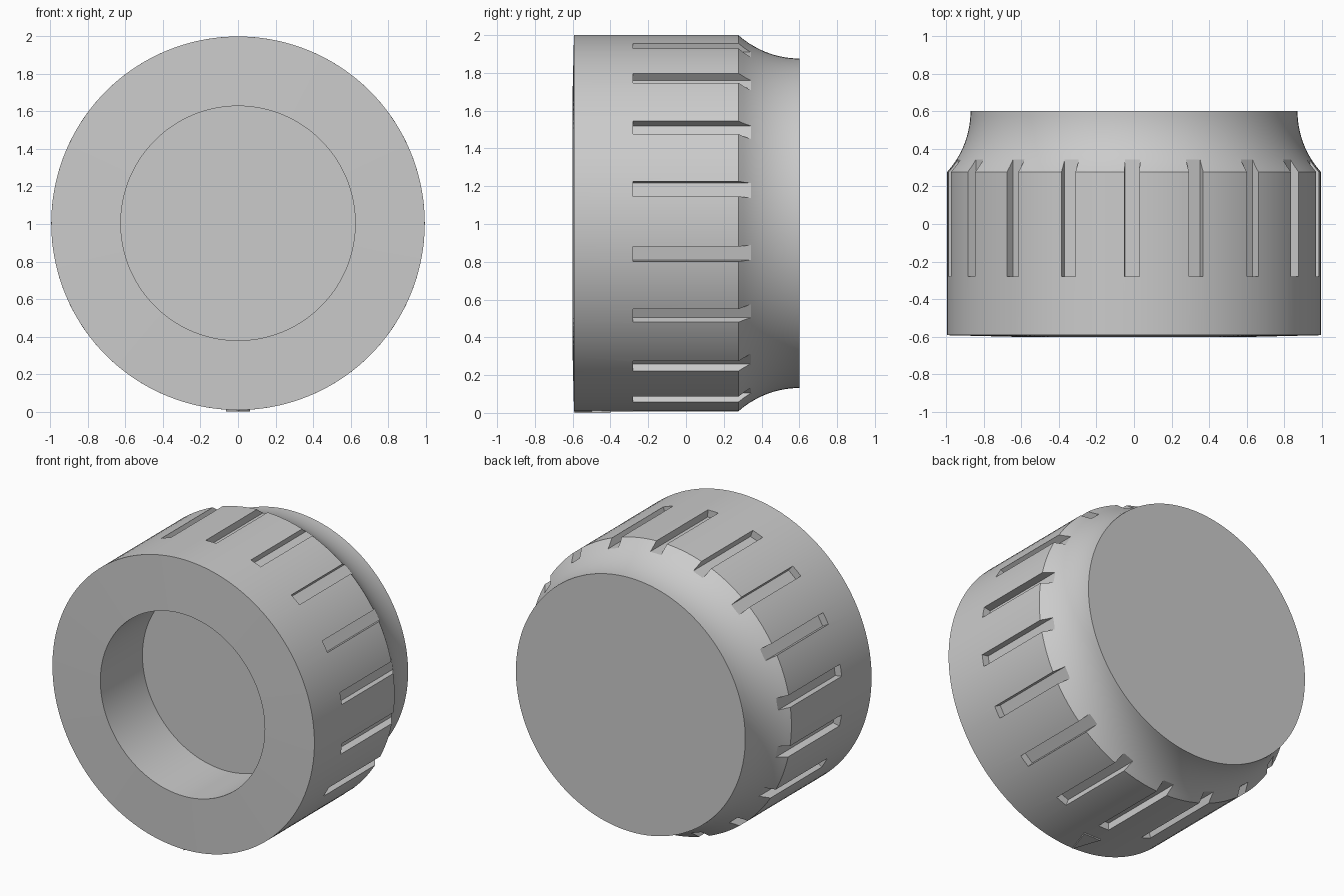
import bpy, bmesh
from math import sqrt, radians
from mathutils import Matrix, Vector

if "Cube" in bpy.data.objects:
    bpy.data.objects.remove(bpy.data.objects["Cube"])

CZ, R = 1.004, 0.996          # axis height and outer radius
SEG = 144


def make_object(name, bm):
    bmesh.ops.recalc_face_normals(bm, faces=bm.faces)
    mesh = bpy.data.meshes.new(name)
    bm.to_mesh(mesh)
    bm.free()
    ob = bpy.data.objects.new(name, mesh)
    bpy.context.collection.objects.link(ob)
    return ob


# Cap body: (radius, y) profile revolved around the y axis
profile = [(0, -0.145), (0.625, -0.145), (0.625, -0.602), (R, -0.593)]
arc_r, y_end, r_end = 0.485, 0.602, 0.872
for i in range(13):           # concave cove towards the back
    y = 0.278 + (y_end - 0.278) * i / 12
    profile.append((r_end + arc_r - sqrt(arc_r**2 - (y_end - y)**2), y))
profile.append((0, y_end))
bm = bmesh.new()
verts = [bm.verts.new((0, y, r)) for r, y in profile]
edges = [bm.edges.new(p) for p in zip(verts, verts[1:])]
bmesh.ops.spin(bm, geom=verts + edges, cent=(0, 0, 0), axis=(0, 1, 0),
               angle=radians(360), steps=SEG, use_duplicate=False)
bmesh.ops.remove_doubles(bm, verts=bm.verts, dist=1e-4)
bmesh.ops.translate(bm, verts=bm.verts, vec=(0, 0, CZ))
cap = make_object("cap_body", bm)

# Eighteen grip slots, flat floored and running out into the cove
bm = bmesh.new()
floor_r, y0, y1 = 0.946, -0.28, 0.5
for k in range(18):
    m = (Matrix.Translation((0, 0, CZ))
         @ Matrix.Rotation(radians(20 * k - 0.55), 4, 'Y')
         @ Matrix.Translation((0, (y0 + y1) / 2, floor_r + 0.1))
         @ Matrix.Diagonal((0.08, y1 - y0, 0.2, 1)))
    bmesh.ops.create_cube(bm, size=1, matrix=m)
cutter = make_object("slot_cutter", bm)
cutter.hide_render = True

mod = cap.modifiers.new("slots", 'BOOLEAN')
mod.operation = 'DIFFERENCE'
mod.solver = 'EXACT'
mod.object = cutter
bpy.context.view_layer.objects.active = cap
cap.select_set(True)
bpy.ops.object.modifier_apply(modifier=mod.name)
bpy.data.objects.remove(cutter)
bpy.ops.object.shade_smooth_by_angle(angle=radians(30))

# Small raised alignment triangle underneath, pointing to the front
bm = bmesh.new()
tri = [bm.verts.new(p) for p in ((0, -0.59, 0), (0.064, -0.4, 0), (-0.064, -0.4, 0))]
face = bm.faces.new(tri)
ext = bmesh.ops.extrude_face_region(bm, geom=[face])
top = [g for g in ext["geom"] if isinstance(g, bmesh.types.BMVert)]
bmesh.ops.translate(bm, verts=top, vec=Vector((0, 0, 0.03)))
make_object("alignment_mark", bm)
